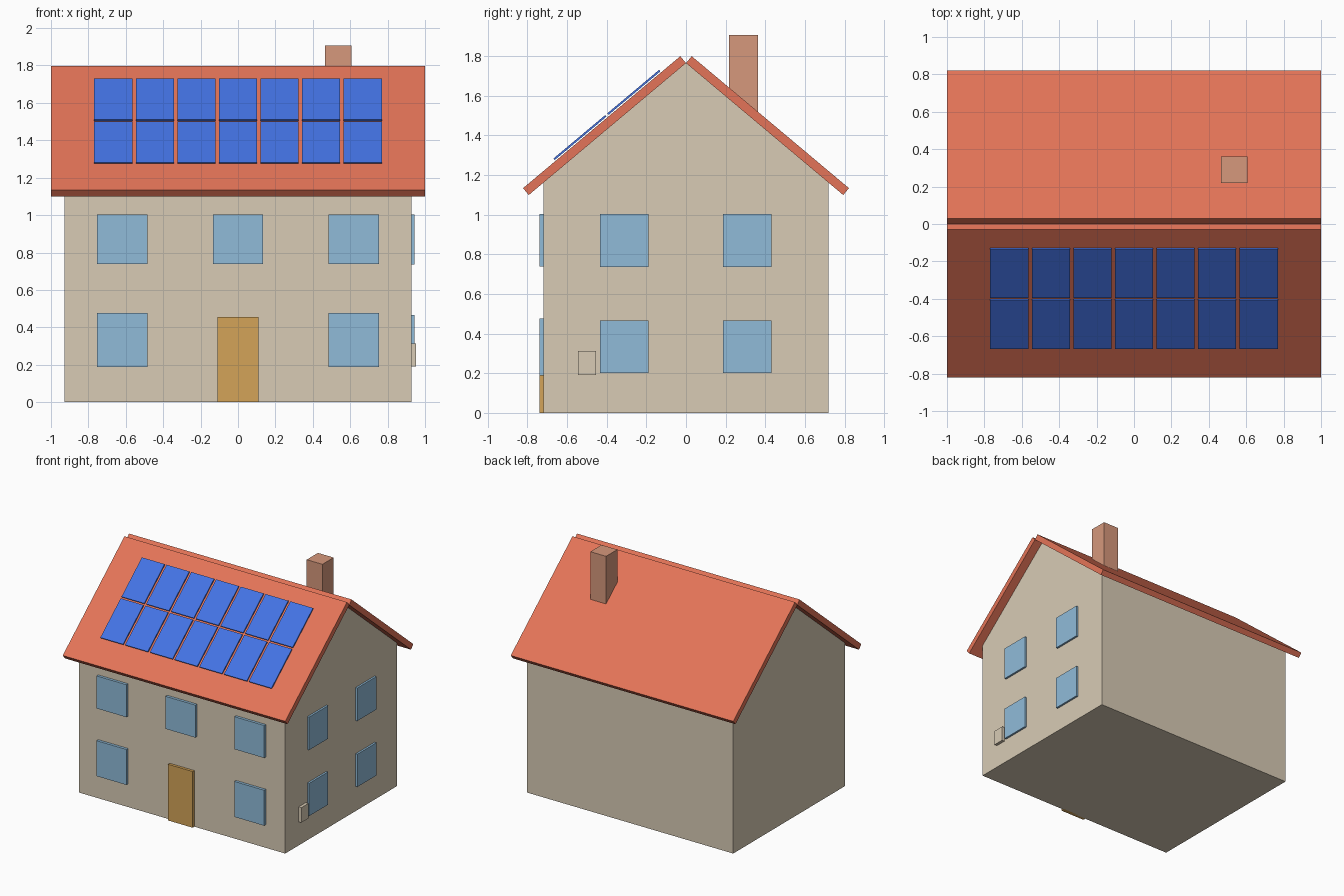
import bpy, bmesh, math

if "Cube" in bpy.data.objects:
    bpy.data.objects.remove(bpy.data.objects["Cube"])

def material(name, rgb):
    lin = [((c / 255 + 0.055) / 1.055) ** 2.4 for c in rgb]
    m = bpy.data.materials.new(name)
    m.diffuse_color = (*lin, 1)
    m.use_nodes = True
    m.node_tree.nodes["Principled BSDF"].inputs["Base Color"].default_value = m.diffuse_color
    return m

WALL = material("beige_wall", (216, 203, 181))
ROOF = material("terracotta_roof", (228, 116, 88))
GLASS = material("pale_blue_glass", (144, 187, 217))
DOOR = material("ochre_door", (212, 164, 88))
PANEL = material("solar_blue", (67, 115, 228))
BRICK = material("chimney_brick", (214, 152, 124))

def prism(name, profile, x0, x1, mat):
    """Extrude a (y, z) profile along x."""
    bm = bmesh.new()
    face = bm.faces.new([bm.verts.new((x0, y, z)) for y, z in profile])
    ext = bmesh.ops.extrude_face_region(bm, geom=[face])["geom"]
    bmesh.ops.translate(bm, vec=(x1 - x0, 0, 0),
                        verts=[v for v in ext if isinstance(v, bmesh.types.BMVert)])
    bmesh.ops.recalc_face_normals(bm, faces=bm.faces)
    me = bpy.data.meshes.new(name)
    bm.to_mesh(me)
    bm.free()
    me.materials.append(mat)
    ob = bpy.data.objects.new(name, me)
    bpy.context.collection.objects.link(ob)
    return ob

def box(name, x, y, z, mat):
    return prism(name, [(y[0], z[0]), (y[1], z[0]), (y[1], z[1]), (y[0], z[1])], x[0], x[1], mat)

# Roof geometry: 40 degree pitch, s runs down the slope, d is height off the underside
PITCH = math.radians(40)
C, S = math.cos(PITCH), math.sin(PITCH)
APEX, THICK, LENGTH = 1.764, 0.045, 1.035
WX, WY = 0.927, 0.718

def slope(s, d, side):
    return side * (s * C + d * S), APEX - s * S + d * C

def slab(name, s0, s1, d0, d1, x0, x1, side, mat):
    prof = [slope(s, d, side) for s, d in ((s0, d0), (s1, d0), (s1, d1), (s0, d1))]
    return prism(name, prof, x0, x1, mat)

# Walls with gables
eave = APEX - WY * math.tan(PITCH)
prism("walls", [(-WY, 0), (WY, 0), (WY, eave), (0, APEX), (-WY, eave)], -WX, WX, WALL)

# Two roof slabs meeting at the ridge
for label, side in (("front", -1), ("back", 1)):
    slab(label + "_roof", 0, LENGTH, 0, THICK, -1, 1, side, ROOF)

# Solar panels: two rows of seven, floating just above the front slope
for row, s0 in enumerate((0.126, 0.481)):
    for col in range(7):
        xc = (col - 3) * 0.2223
        slab(f"solar_panel_{row}_{col}", s0, s0 + 0.341, THICK + 0.006, THICK + 0.016,
             xc - 0.102, xc + 0.102, -1, PANEL)

# Chimney
box("chimney", (0.465, 0.606), (0.218, 0.362), (1.4, 1.906), BRICK)

# Front windows and door
FRONT = (-WY - 0.022, -WY + 0.01)
for xc in (-0.619, 0, 0.619):
    box("front_upper_window", (xc - 0.134, xc + 0.134), FRONT, (0.738, 1.002), GLASS)
    if xc:
        box("front_lower_window", (xc - 0.134, xc + 0.134), FRONT, (0.188, 0.476), GLASS)
box("door", (-0.11, 0.11), FRONT, (0, 0.456), DOOR)

# Right side windows and meter box
for yc in (-0.312, 0.308):
    for z in ((0.2, 0.466), (0.736, 1.004)):
        box("side_window", (WX - 0.01, WX + 0.016), (yc - 0.122, yc + 0.122), z, GLASS)
box("meter_box", (WX - 0.01, WX + 0.024), (-0.545, -0.453), (0.191, 0.313), WALL)
